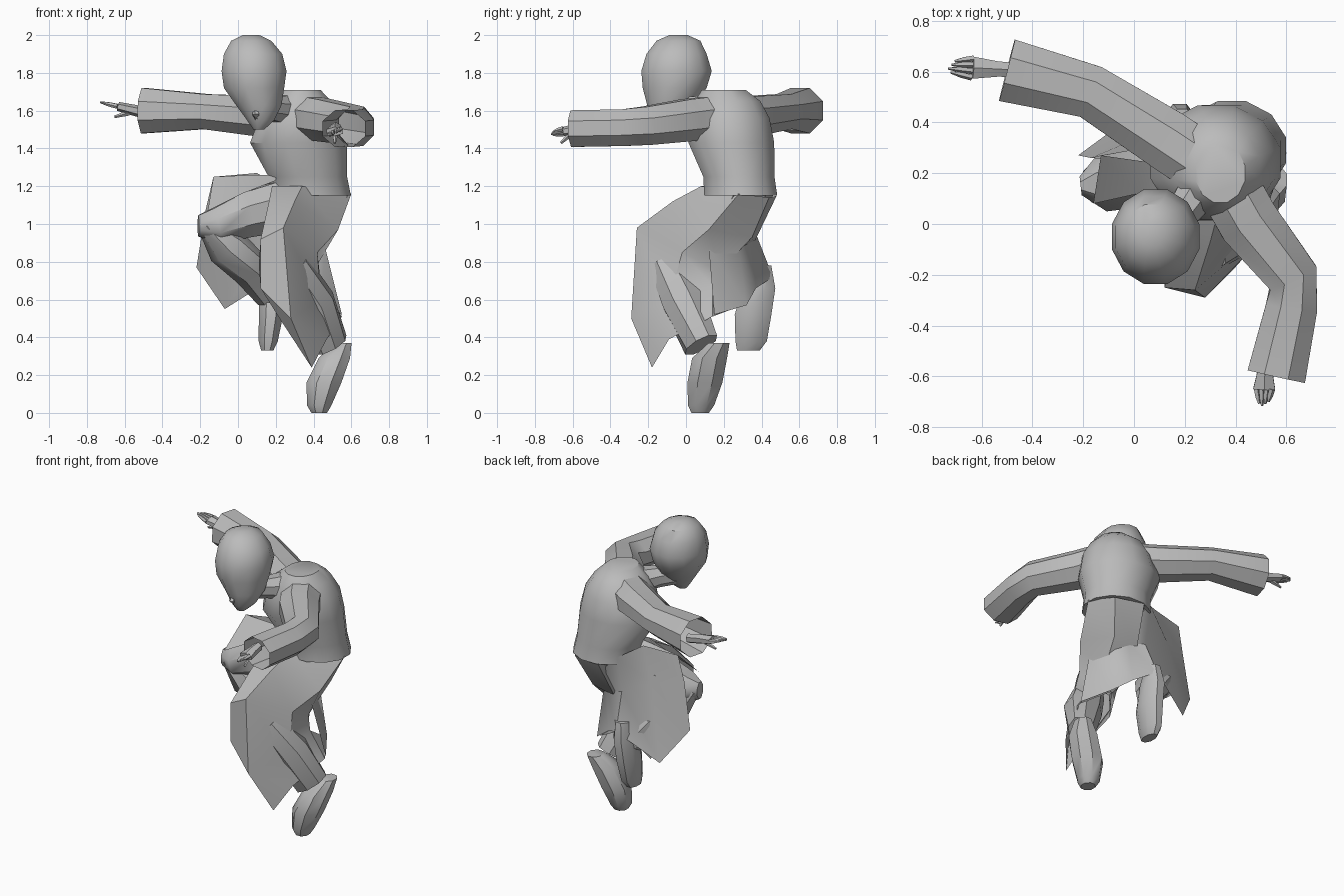
import bpy
import bmesh
import math
from mathutils import Vector

default_cube = bpy.data.objects.get("Cube")
if default_cube:
    bpy.data.objects.remove(default_cube, do_unlink=True)

clay = bpy.data.materials.new("plain grey")
clay.use_nodes = True
grey = (0.5, 0.5, 0.5, 1)
clay.diffuse_color = grey
clay.node_tree.nodes["Principled BSDF"].inputs["Base Color"].default_value = grey


def loft(name, rings, closed=True, caps=(True, True), sharp=40):
    """Join rows of points into one skin, optionally closed around and capped."""
    bm = bmesh.new()
    rows = [[bm.verts.new(point) for point in ring] for ring in rings]
    count = len(rows[0])
    for lower, upper in zip(rows, rows[1:]):
        for i in range(count if closed else count - 1):
            j = (i + 1) % count
            bm.faces.new((lower[i], lower[j], upper[j], upper[i]))
    if closed and caps[0]:
        bm.faces.new(rows[0][::-1])
    if closed and caps[1]:
        bm.faces.new(rows[-1])
    bmesh.ops.recalc_face_normals(bm, faces=bm.faces[:])
    mesh = bpy.data.meshes.new(name)
    bm.to_mesh(mesh)
    bm.free()
    mesh.materials.append(clay)
    part = bpy.data.objects.new(name, mesh)
    bpy.context.collection.objects.link(part)
    bpy.ops.object.select_all(action='DESELECT')
    part.select_set(True)
    bpy.context.view_layer.objects.active = part
    bpy.ops.object.shade_smooth_by_angle(angle=math.radians(sharp))
    return part


def ellipse(center, across, along, sides):
    """Points of an ellipse spanned by two half-axis vectors."""
    steps = [math.tau * (i + 0.5) / sides for i in range(sides)]
    return [center + across * math.cos(a) + along * math.sin(a) for a in steps]


def stack(name, levels, sides=10, **options):
    """Level rings, each given as x, y, z, half width, half depth."""
    return loft(name, [ellipse(Vector((x, y, z)), Vector((w, 0, 0)), Vector((0, d, 0)), sides)
                       for x, y, z, w, d in levels], **options)


def tube(name, path, sides=8, **options):
    """Rings square to a path, each given as x, y, z, half width, half height."""
    points = [Vector(step[:3]) for step in path]
    rings = []
    for i, (point, step) in enumerate(zip(points, path)):
        before, after = points[max(i - 1, 0)], points[min(i + 1, len(points) - 1)]
        tangent = (after - before).normalized()
        side = tangent.cross(Vector((0, 0, 1))).normalized()
        rings.append(ellipse(point, side * step[3], side.cross(tangent) * step[4], sides))
    return loft(name, rings, **options)


# Head, tapering to a chin, with nose and neck
stack("head", [
    (.11, -.12, 1.50, .03, .03),
    (.12, -.11, 1.55, .075, .08),
    (.11, -.08, 1.63, .125, .13),
    (.085, -.06, 1.72, .165, .175),
    (.085, -.05, 1.81, .178, .193),
    (.08, -.05, 1.90, .16, .165),
    (.07, -.04, 1.97, .11, .12),
    (.07, -.04, 2.0, .045, .05)], sides=12)
tube("nose", [
    (.09, -.16, 1.63, .01, .01),
    (.095, -.2, 1.58, .02, .018),
    (.10, -.17, 1.55, .01, .01)], sides=5)
tube("neck", [
    (.12, -.04, 1.62, .07, .07),
    (.19, .04, 1.61, .07, .07),
    (.26, .14, 1.6, .09, .09)])

# Upper coat body
stack("torso", [
    (.385, .29, 1.15, .22, .2),
    (.37, .28, 1.25, .215, .195),
    (.32, .24, 1.43, .265, .235),
    (.33, .23, 1.56, .225, .22),
    (.33, .22, 1.65, .17, .18),
    (.34, .2, 1.71, .1, .12)], sides=12)

# Sleeves, open at the cuffs
tube("right_sleeve", [
    (.25, .25, 1.57, .13, .12),
    (.13, .33, 1.57, .13, .115),
    (-.17, .52, 1.595, .115, .1),
    (-.5, .605, 1.6, .135, .13)], caps=(True, False))
tube("left_sleeve", [
    (.4, .1, 1.56, .13, .12),
    (.45, .01, 1.55, .13, .12),
    (.625, -.21, 1.52, .11, .11),
    (.62, -.33, 1.51, .11, .105),
    (.56, -.6, 1.505, .125, .105)], caps=(True, False))


def hand(side, wrist, reach, spread):
    """Palm, four fingers and a thumb along the reach direction."""
    start, reach = Vector(wrist), Vector(reach)
    spread = Vector(spread)
    palm = start + reach * 0.5
    tube(side + "_palm", [
        (*(start - reach * 0.5), .03, .03),
        (*start, .035, .03),
        (*palm, .05, .024)], sides=6)
    for number in range(4):
        base = palm + spread * (number - 1.5) * 0.5
        tip = base + reach * (0.5 - 0.06 * abs(number - 1)) - spread * (number - 1.5) * 0.2
        tube(f"{side}_finger_{number + 1}", [
            (*base, .013, .013),
            (*base.lerp(tip, 0.5), .012, .012),
            (*tip, .005, .005)], sides=5)
    thumb = start + reach * 0.2 - Vector((0, 0, .02))
    tube(side + "_thumb", [
        (*thumb, .016, .016),
        (*(thumb + reach * 0.4 - Vector((0, 0, .04))), .007, .007)], sides=5)


hand("right", (-.54, .61, 1.6), (-.19, .01, .045), (.005, .05, 0))
hand("left", (.515, -.585, 1.5), (-.005, -.13, -.02), (.04, 0, .02))

# Left coat leg: front inner, front ridge, outer, back outer, back inner, inner
loft("left_coat_leg", [
    [(.18, .1, 1.2), (.34, .08, 1.2), (.6, .28, 1.16),
     (.52, .44, 1.14), (.32, .48, 1.15), (.18, .3, 1.1)],
    [(.16, -.08, 1.1), (.3, -.07, 1.12), (.53, .12, .97),
     (.45, .35, .93), (.28, .36, .9), (.14, .1, .9)],
    [(.12, -.25, .92), (.24, -.26, .98), (.42, -.02, .85),
     (.4, .18, .75), (.25, .14, .73), (.11, -.1, .78)],
    [(.12, -.25, .66), (.28, -.29, .5), (.44, -.09, .6),
     (.44, .14, .67), (.3, .12, .67), (.15, -.05, .65)],
    [(.22, -.22, .5), (.39, -.18, .24), (.47, -.09, .39),
     (.55, .14, .51), (.43, .3, .57), (.27, .1, .6)]], caps=(False, False))

# Back skirt sweeping from the left hem to the right hanging panel
loft("back_skirt", [
    [(.58, .25, 1.15), (.52, .42, 1.15), (.35, .46, 1.15),
     (.22, .42, 1.2), (.1, .31, 1.27), (-.13, .27, 1.25)],
    [(.46, .12, .88), (.42, .28, .87), (.34, .35, .92),
     (.22, .37, .95), (.02, .34, 1.05), (-.17, .26, 1.08)],
    [(.55, .15, .52), (.44, .32, .57), (.32, .37, .66),
     (.2, .46, .72), (-.07, .38, .55), (-.22, .27, .77)]], closed=False)

# Coat front lying over the right thigh
loft("right_coat_flap", [
    [(.2, .12, 1.23), (.02, .12, 1.16), (-.16, .08, 1.07)],
    [(.2, .22, 1.26), (.08, .24, 1.26), (-.13, .27, 1.25)],
    [(.22, .36, 1.22), (.05, .33, 1.1), (-.17, .26, 1.08)]], closed=False)

# Trouser legs
tube("right_thigh", [
    (.27, .25, 1.1, .14, .15),
    (.05, .2, 1.05, .14, .13),
    (-.12, .16, .99, .12, .1),
    (-.21, .15, .99, .04, .06)])
tube("right_shin", [
    (-.17, .15, 1.0, .07, .05),
    (-.06, .18, .88, .12, .11),
    (.07, .27, .76, .12, .1),
    (.17, .34, .62, .08, .08)])
tube("left_shin", [
    (.28, -.1, .78, .1, .1),
    (.4, -.01, .58, .12, .12),
    (.49, .08, .36, .08, .11)])

# Shoes, toes pointing down and soles facing back
stack("left_shoe", [
    (.43, .075, 0, .045, .05),
    (.43, .08, .04, .07, .075),
    (.455, .1, .16, .1, .1),
    (.51, .125, .29, .09, .1),
    (.555, .175, .37, .05, .06)], sides=8)
stack("right_shoe", [
    (.155, .33, .33, .035, .065),
    (.16, .345, .38, .055, .09),
    (.175, .355, .52, .07, .105),
    (.18, .385, .66, .07, .095),
    (.19, .41, .78, .05, .045)], sides=8)
